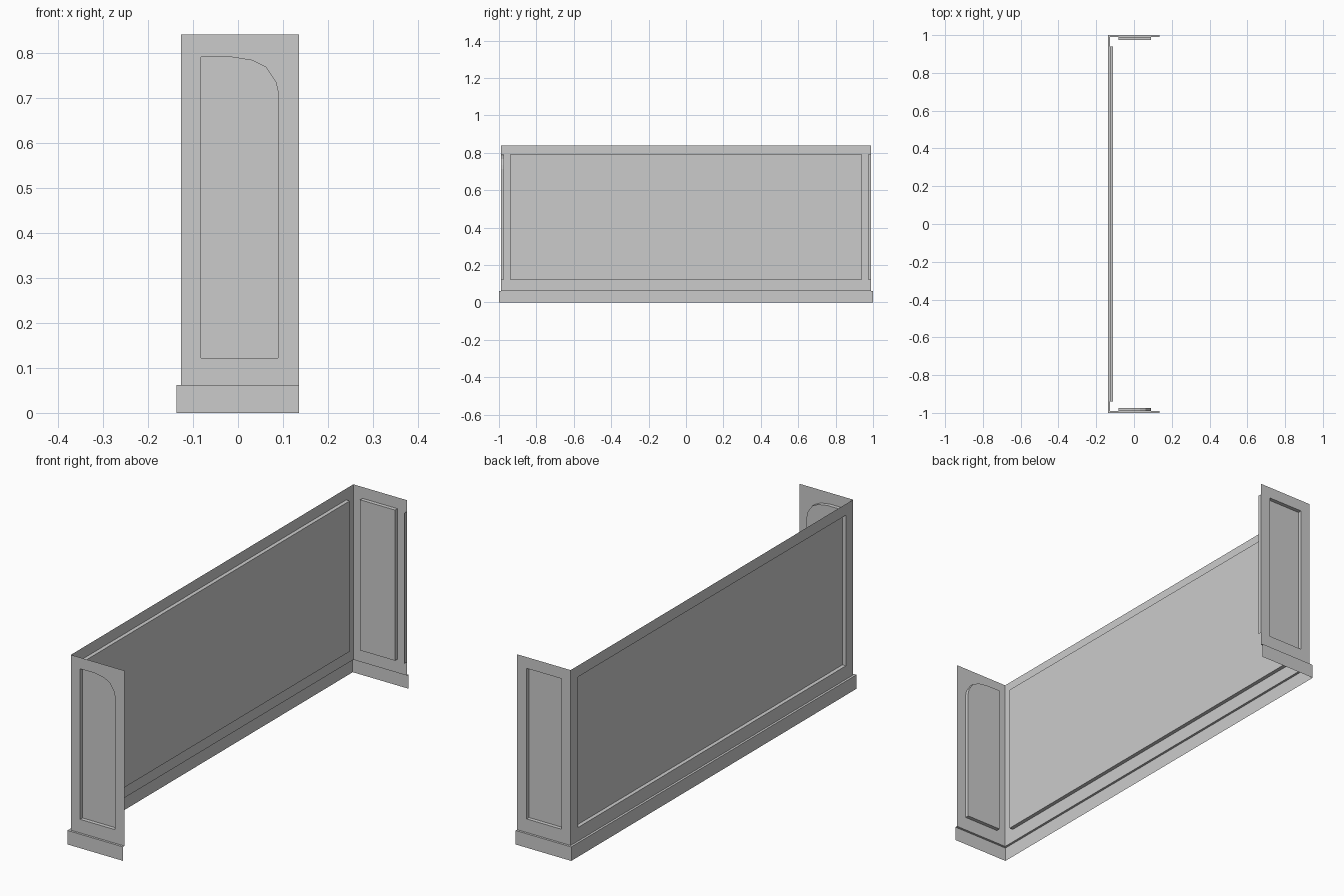
import bpy, bmesh
from mathutils import Vector

if "Cube" in bpy.data.objects:
    bpy.data.objects.remove(bpy.data.objects["Cube"])

BACK, END, SIDE = -0.127, 0.136, 0.99      # wall planes
Z0, Z1 = 0.062, 0.84                       # wall bottom and top
P0, P1 = 0.122, 0.79                       # panel bottom and top
DEPTH = 0.017
SKIRT = 0.01


def finish(name, bm, outward):
    # consistent normals, turned towards the outside of the shell
    bmesh.ops.recalc_face_normals(bm, faces=bm.faces[:])
    bm.normal_update()
    total = sum((f.normal * f.calc_area() for f in bm.faces), Vector())
    if total.dot(outward) < 0:
        bmesh.ops.reverse_faces(bm, faces=bm.faces[:])
    me = bpy.data.meshes.new(name)
    bm.to_mesh(me)
    bm.free()
    ob = bpy.data.objects.new(name, me)
    bpy.context.collection.objects.link(ob)


def panelled_wall(name, outer, inner, place, outward):
    # thin sheet with a panel pushed in by DEPTH; place maps (u, z, depth) to 3D
    bm = bmesh.new()

    def loop(pts, d):
        vs = [bm.verts.new(place(u, z, d)) for u, z in pts]
        es = [bm.edges.new((a, b)) for a, b in zip(vs, vs[1:] + vs[:1])]
        return vs, es

    _, outer_edges = loop(outer, 0)
    rim, rim_edges = loop(inner, 0)
    floor, _ = loop(inner, DEPTH)
    bmesh.ops.triangle_fill(bm, use_beauty=True, edges=outer_edges + rim_edges,
                            normal=outward)
    n = len(rim)
    for i in range(n):
        j = (i + 1) % n
        bm.faces.new((rim[i], rim[j], floor[j], floor[i]))
    bm.faces.new(floor)
    finish(name, bm, Vector(outward))


def rect(u0, u1, z0, z1):
    return [(u0, z0), (u1, z0), (u1, z1), (u0, z1)]


# long back wall
panelled_wall("back_wall", rect(-SIDE, SIDE, Z0, Z1), rect(-0.94, 0.94, P0, P1),
              lambda u, z, d: (BACK + d, u, z), (-1, 0, 0))

# end wall with a rounded panel corner
rounded = [(-0.082, P0), (0.089, P0), (0.089, 0.713), (0.084, 0.735),
           (0.062, 0.768), (0.031, 0.783), (-0.013, P1), (-0.082, P1)]
panelled_wall("front_end_wall", rect(BACK, END, Z0, Z1), rounded,
              lambda u, z, d: (u, -SIDE + d, z), (0, -1, 0))

# end wall with a square panel
panelled_wall("rear_end_wall", rect(BACK, END, Z0, Z1), rect(-0.082, 0.089, P0, P1),
              lambda u, z, d: (u, SIDE - d, z), (0, 1, 0))

# narrow return strip on the free edge of the rear end wall
bm = bmesh.new()
bm.faces.new([bm.verts.new((END, y, z)) for y, z in
              rect(SIDE - DEPTH, SIDE, P0, P1)])
finish("edge_strip", bm, Vector((1, 0, 0)))

# skirting: vertical band plus a narrow ledge, swept around the U
bm = bmesh.new()
rows = []
for off, z in ((SKIRT, 0), (SKIRT, Z0), (0, Z0)):
    b, s = BACK - off, SIDE + off
    rows.append([bm.verts.new((x, y, z)) for x, y in
                 ((END, -s), (b, -s), (b, s), (END, s))])
for lo, hi in zip(rows, rows[1:]):
    for i in range(3):
        bm.faces.new((lo[i], lo[i + 1], hi[i + 1], hi[i]))
finish("skirting", bm, Vector((-1, 0, 0)))
